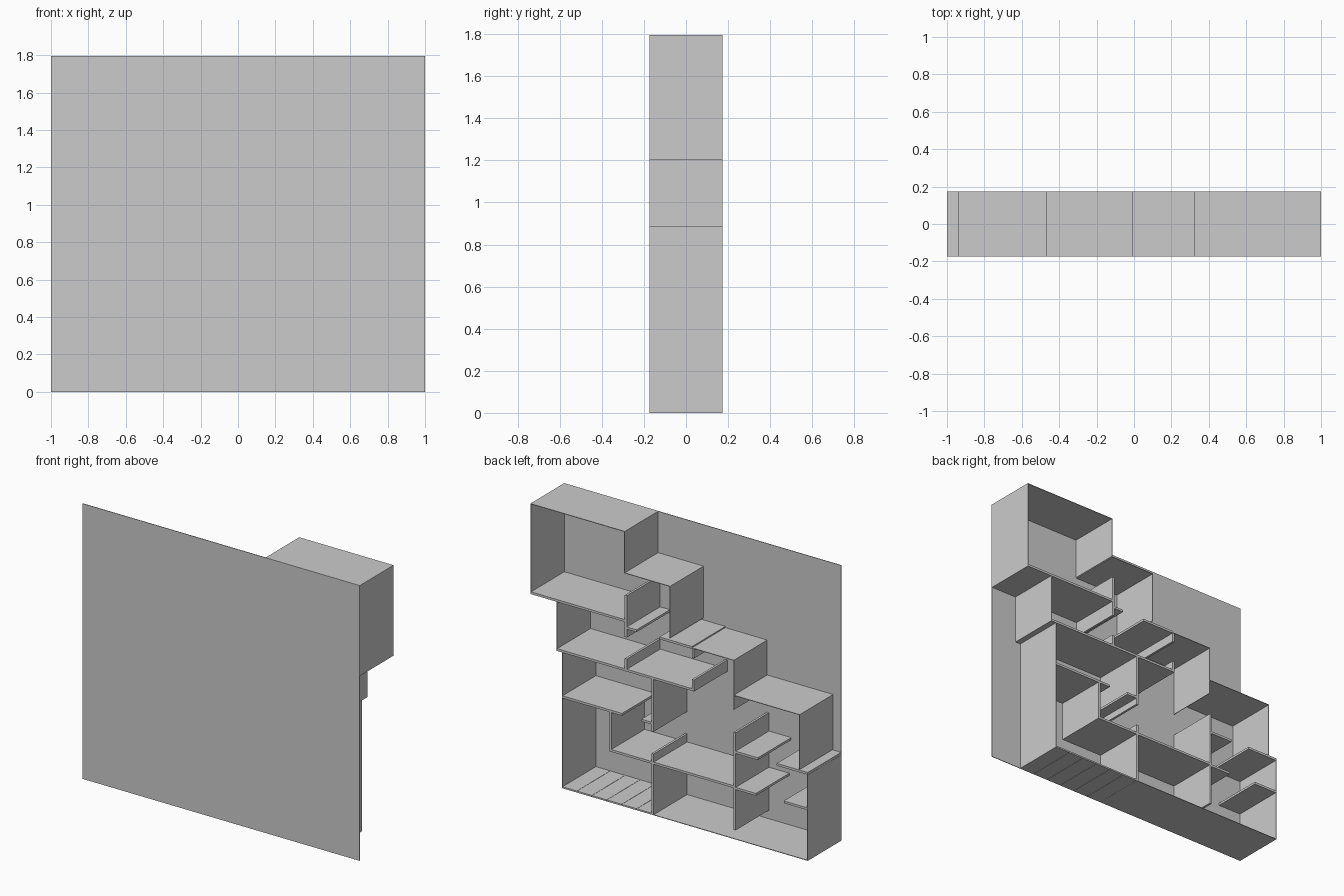
import bpy
import bmesh

default = bpy.data.objects.get("Cube")
if default:
    bpy.data.objects.remove(default, do_unlink=True)

grey = bpy.data.materials.new("light_grey")
grey.use_nodes = True
grey.diffuse_color = (0.6, 0.6, 0.6, 1)
grey.node_tree.nodes["Principled BSDF"].inputs["Base Color"].default_value = (0.6, 0.6, 0.6, 1)

DEPTH = 0.174   # half depth of the unit
BOARD = 0.015   # thick inner boards
SKIN = 0.004    # thin outer shell


def box(name, x0, x1, z0, z1, y0=-DEPTH, y1=DEPTH):
    bm = bmesh.new()
    bmesh.ops.create_cube(bm, size=1)
    for v in bm.verts:
        v.co = (x1 if v.co.x > 0 else x0,
                y1 if v.co.y > 0 else y0,
                z1 if v.co.z > 0 else z0)
    mesh = bpy.data.meshes.new(name)
    bm.to_mesh(mesh)
    bm.free()
    mesh.materials.append(grey)
    obj = bpy.data.objects.new(name, mesh)
    bpy.context.collection.objects.link(obj)
    return obj


def shelf(name, x0, x1, top, thick=BOARD):
    return box(name, x0, x1, top - thick, top)


def upright(name, left_face, z0, z1, thick=BOARD):
    """Vertical panel whose +x face is at left_face."""
    return box(name, left_face - thick, left_face, z0, z1)


# Full panel closing the front
box("wall_panel", -1, 1, 0, 1.795, -DEPTH, -DEPTH + SKIN)

# Stepped roofs
for i, (x0, x1, top) in enumerate([(0.32, 1, 1.795), (-0.008, 0.32, 1.525),
                                   (-0.467, -0.165, 1.166), (-0.942, -0.465, 0.938)]):
    shelf(f"step_top_{i + 1}", x0, x1, top, SKIN)

# Step ends facing the low side
for i, (x, z0, z1) in enumerate([(0.32, 1.525, 1.66), (0.32, 1.66, 1.795),
                                 (-0.008, 1.188, 1.525), (-0.467, 0.842, 1.166),
                                 (-0.942, 0.58, 0.938), (-1, 0.345, 0.56), (-1, 0, 0.33)]):
    upright(f"step_end_{i + 1}", x + SKIN, z0, z1, SKIN)

# Side panels on the tall side
for i, (x, z0, z1) in enumerate([(1, 1.22, 1.795), (0.812, 0.9, 1.205),
                                 (0.773, 0.603, 0.885), (0.773, 0, 0.59)]):
    upright(f"tall_side_{i + 1}", x, z0, z1, SKIN)

# Long shelves
shelf("upper_shelf", 0.32, 1, 1.22)
shelf("middle_shelf", -0.18, 0.812, 0.9)
shelf("cabinet_shelf", 0.34, 0.773, 0.603)
shelf("lower_shelf", -0.465, 0.432, 0.347)

# Short open ledges
for i, (x0, x1, top) in enumerate([(0.235, 0.305, 1.176), (-0.165, 0.07, 1.174),
                                   (0.126, 0.2, 0.603), (-0.64, -0.48, 0.576),
                                   (-0.626, -0.48, 0.34), (-1, -0.776, 0.576),
                                   (-1, -0.827, 0.345)]):
    shelf(f"ledge_{i + 1}", x0, x1, top)

# Inner dividers, some only rising a little above a shelf
for i, (x, z0, z1) in enumerate([(0.32, 1.107, 1.38), (0.32, 0.9, 0.967),
                                 (-0.165, 1.1, 1.16), (-0.165, 0.9, 0.96),
                                 (0.126, 0.545, 0.885), (0.432, 0.347, 0.588),
                                 (0.126, 0.347, 0.4), (0.126, 0, 0.332),
                                 (-0.465, 0.06, 0.696)]):
    upright(f"divider_{i + 1}", x, z0, z1)

# Floor: one long board and a row of slats under the tall side
shelf("floor_board", -1, 0.126, SKIN, SKIN)
SLATS = 6
width = (0.773 - 0.126) / SLATS
for i in range(SLATS):
    x = 0.126 + i * width
    shelf(f"floor_slat_{i + 1}", x + 0.001, x + width - 0.001, 0.01, 0.01)
